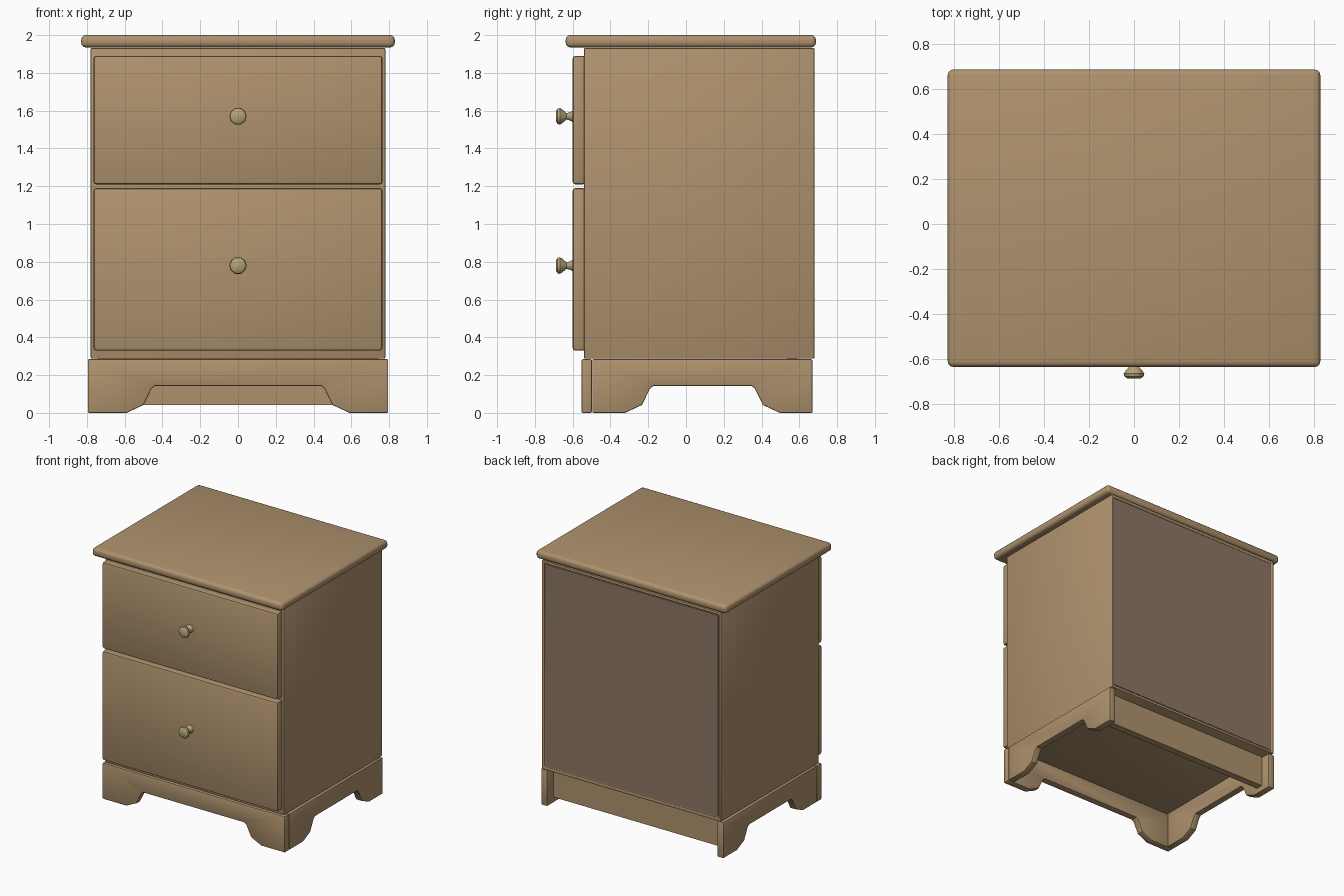
import bpy, bmesh, math
from mathutils import Matrix, Vector

if "Cube" in bpy.data.objects:
    bpy.data.objects.remove(bpy.data.objects["Cube"])


def material(name, rgb):
    m = bpy.data.materials.new(name)
    m.diffuse_color = (*rgb, 1)
    m.use_nodes = True
    m.node_tree.nodes["Principled BSDF"].inputs["Base Color"].default_value = m.diffuse_color
    return m


WOOD = material("wood", (0.43, 0.29, 0.155))
PANEL = material("back_board", (0.27, 0.18, 0.135))
BRASS = material("knob_finish", (0.47, 0.37, 0.19))


def finish(name, bm, mat, bevel=0.0, segments=2, angle=35):
    bmesh.ops.recalc_face_normals(bm, faces=bm.faces)
    if bevel:
        edges = [e for e in bm.edges if e.calc_face_angle(0) > math.radians(40)]
        bmesh.ops.bevel(bm, geom=edges, offset=bevel, segments=segments,
                        profile=0.5, affect='EDGES', clamp_overlap=True)
    me = bpy.data.meshes.new(name)
    bm.to_mesh(me)
    bm.free()
    ob = bpy.data.objects.new(name, me)
    bpy.context.collection.objects.link(ob)
    me.materials.append(mat)
    bpy.ops.object.select_all(action='DESELECT')
    ob.select_set(True)
    bpy.context.view_layer.objects.active = ob
    bpy.ops.object.shade_smooth_by_angle(angle=math.radians(angle))
    return ob


def box_bm(x, y, z):
    bm = bmesh.new()
    size = [b - a for a, b in (x, y, z)]
    mid = Vector([(a + b) / 2 for a, b in (x, y, z)])
    bmesh.ops.create_cube(bm, size=1, matrix=Matrix.Translation(mid) @ Matrix.Diagonal((*size, 1)))
    return bm


def box(name, x, y, z, mat=WOOD, bevel=0.0, segments=2):
    return finish(name, box_bm(x, y, z), mat, bevel, segments)


def bracket_board(name, half, foot, place, thick):
    """Plinth board with bracket feet; half outline is mirrored, then extruded."""
    right = [(half, 0.284), (half, 0), (foot + 0.15, 0), (foot + 0.06, 0.042),
             (foot + 0.018, 0.128), (foot, 0.143)]
    pts = right + [(-u, z) for u, z in reversed(right)]
    bm = bmesh.new()
    face = bm.faces.new([bm.verts.new(place(u, z)) for u, z in pts])
    ext = bmesh.ops.extrude_face_region(bm, geom=[face])
    bmesh.ops.translate(bm, verts=[v for v in ext["geom"] if isinstance(v, bmesh.types.BMVert)],
                        vec=thick)
    finish(name, bm, WOOD, 0.007)


# Top slab with rounded rim
box("top", (-0.83, 0.83), (-0.637, 0.688), (1.935, 2.0), bevel=0.024, segments=3)

# Cabinet body, with a shallow recess at the back
bm = box_bm((-0.78, 0.78), (-0.54, 0.68), (0.287, 1.932))
back = max(bm.faces, key=lambda f: f.calc_center_median().y)
bmesh.ops.inset_region(bm, faces=[back], thickness=0.03)
ext = bmesh.ops.extrude_face_region(bm, geom=[back])
bmesh.ops.translate(bm, verts=[v for v in ext["geom"] if isinstance(v, bmesh.types.BMVert)],
                    vec=(0, -0.012, 0))
if back.is_valid:
    bm.faces.remove(back)
finish("cabinet_body", bm, WOOD, 0.007)
box("back_panel", (-0.75, 0.75), (0.66, 0.671), (0.317, 1.902), PANEL)

# Drawer fronts and turned knobs
KNOB = [(0.0, -0.595), (0.034, -0.597), (0.024, -0.612), (0.018, -0.632),
        (0.038, -0.655), (0.046, -0.667), (0.043, -0.679), (0.030, -0.688), (0.0, -0.688)]
for label, z0, z1, kz in (("upper", 1.21, 1.89, 1.57), ("lower", 0.33, 1.19, 0.78)):
    box(label + "_drawer_front", (-0.765, 0.765), (-0.6, -0.53), (z0, z1), bevel=0.014)
    bm = bmesh.new()
    vs = [bm.verts.new((r, y, kz)) for r, y in KNOB]
    es = [bm.edges.new(pair) for pair in zip(vs, vs[1:])]
    bmesh.ops.spin(bm, geom=vs + es, cent=(0, 0, kz), axis=(0, 1, 0),
                   angle=math.tau, steps=10, use_duplicate=False)
    bmesh.ops.remove_doubles(bm, verts=bm.verts, dist=0.0005)
    finish(label + "_knob", bm, BRASS, angle=40)

# Plinth: front board, two side boards, recessed back rail
bracket_board("plinth_front", 0.795, 0.44, lambda u, z: (u, -0.553, z), (0, 0.055, 0))
for s, side in ((-1, "left"), (1, "right")):
    bracket_board("plinth_" + side, 0.583, 0.2 + 0.06,
                  lambda u, z: (s * 0.795, 0.087 + u * 1.0, z), (-s * 0.055, 0, 0))
box("plinth_back_rail", (-0.742, 0.742), (0.535, 0.59), (0.042, 0.287))
